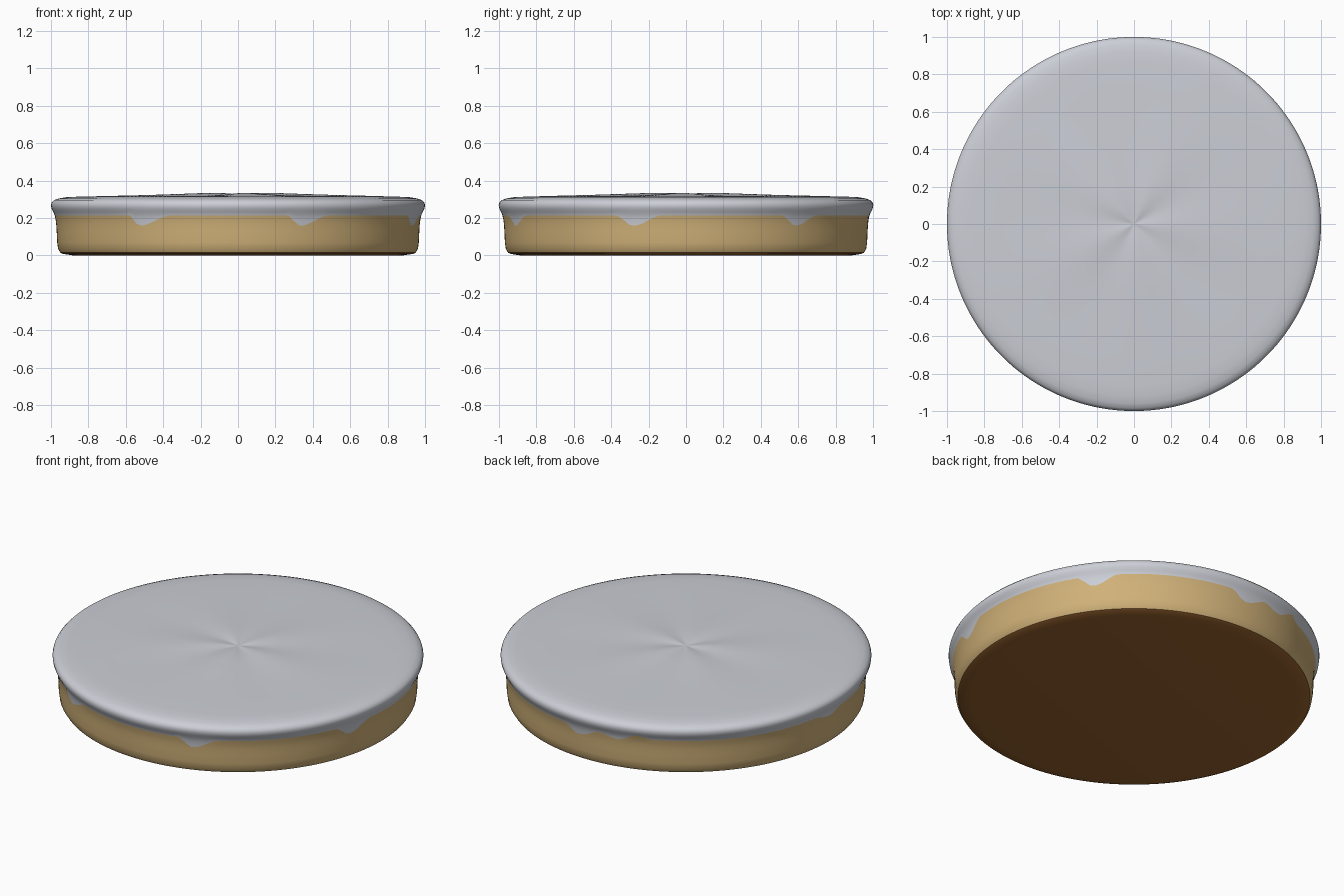
import bpy
import bmesh
from math import cos, sin, pi, degrees, exp

cube = bpy.data.objects.get("Cube")
if cube:
    bpy.data.objects.remove(cube)

SEGMENTS = 180


def material(name, rgb):
    mat = bpy.data.materials.new(name)
    mat.use_nodes = True
    color = (*rgb, 1)
    mat.diffuse_color = color
    mat.node_tree.nodes["Principled BSDF"].inputs["Base Color"].default_value = color
    return mat


# Side wall as (height, radius), from the bottom edge to the icing rim
WALL = [(.015, .95), (.035, .962), (.07, .967), (.12, .969), (.17, .972),
        (.205, .977), (.225, .984), (.24, .992), (.255, .998), (.27, 1)]

# Drips: angle of the lowest point, width before it, width after it, depth;
# a negative depth is a notch where the body shows higher up
DRIPS = [(-123, 3, 11, .056), (-70, 4, 9, .056), (-17, 5, 9, .056), (37, 5, 8, .056),
         (88, 5, 9, .05), (103, 7, 4, .025), (110, 4, 3, -.022), (178, 8, 5, .03)]


def wall_radius(z):
    """Radius of the side wall at a height."""
    for (z0, r0), (z1, r1) in zip(WALL, WALL[1:]):
        if z <= z1:
            return r0 + (r1 - r0) * (z - z0) / (z1 - z0)
    return WALL[-1][1]


def icing_edge(a):
    """Height of the lower icing edge at an angle."""
    drop = 0
    for centre, before, after, depth in DRIPS:
        d = (degrees(a) - centre + 180) % 360 - 180
        t = abs(d) / (before if d < 0 else after)
        if t < 1:
            amount = depth * (0.5 + 0.5 * cos(pi * t)) ** 0.8
            drop = max(drop, amount) if depth > 0 else drop + amount
    return 0.214 - drop


def fixed(r, z):
    return lambda a: (r, z)


def wall_row(t, start, end):
    """Row on the wall, a fraction t of the way between two height rules."""
    def point(a):
        z = start(a) + (end(a) - start(a)) * t
        return wall_radius(z), z
    return point


def folded(r, z):
    """Row on the icing top with soft radial folds around the middle."""
    size = 0.005 * (1 - exp(-r * 10)) * (1 - r / 0.8)
    return lambda a: (r, z + size * cos(5 * a + 0.6))


def lathe(name, mat, rows, cap_bottom=False, cap_top=False):
    """Skin rings of points; each row gives radius and height by angle."""
    bm = bmesh.new()
    rings = []
    for row in rows:
        ring = []
        for i in range(SEGMENTS):
            a = 2 * pi * i / SEGMENTS
            r, z = row(a)
            ring.append(bm.verts.new((r * cos(a), r * sin(a), z)))
        rings.append(ring)
    for low, high in zip(rings, rings[1:]):
        for i in range(SEGMENTS):
            j = (i + 1) % SEGMENTS
            bm.faces.new((low[i], low[j], high[j], high[i]))
    if cap_bottom:
        bm.faces.new(rings[0][::-1])
    if cap_top:
        bm.faces.new(rings[-1])
    mesh = bpy.data.meshes.new(name)
    bm.to_mesh(mesh)
    bm.free()
    mesh.materials.append(mat)
    obj = bpy.data.objects.new(name, mesh)
    bpy.context.collection.objects.link(obj)
    bpy.ops.object.select_all(action="DESELECT")
    obj.select_set(True)
    bpy.context.view_layer.objects.active = obj
    bpy.ops.object.shade_smooth_by_angle(angle=pi / 4)


brown = material("warm_brown", (.32, .125, .028))
tan = material("baked_tan", (.63, .44, .19))
white = material("pale_icing", (.60, .62, .67))

# Brown underside
lathe("base", brown, [fixed(.88, 0), fixed(.935, .008), fixed(.95, .015)], cap_bottom=True)

# Baked body, ending along the dripping icing edge
body_rows = [fixed(r, z) for z, r in WALL if z <= .12]
body_rows += [wall_row(t / 4, lambda a: .12, icing_edge) for t in range(1, 5)]
lathe("body", tan, body_rows)

# Icing, flush with the body at its edge, with a flared rim and folded top
icing_rows = [wall_row(t / 6, icing_edge, lambda a: .255) for t in range(7)]
icing_rows += [fixed(r, z) for r, z in [(1, .27), (.996, .283), (.985, .295), (.96, .304),
                                        (.92, .311), (.86, .314)]]
icing_rows += [folded(r, z) for r, z in [(.7, .318), (.5, .322), (.35, .326), (.22, .33),
                                         (.13, .331), (.07, .329), (.03, .327), (.01, .326)]]
lathe("icing", white, icing_rows, cap_top=True)
